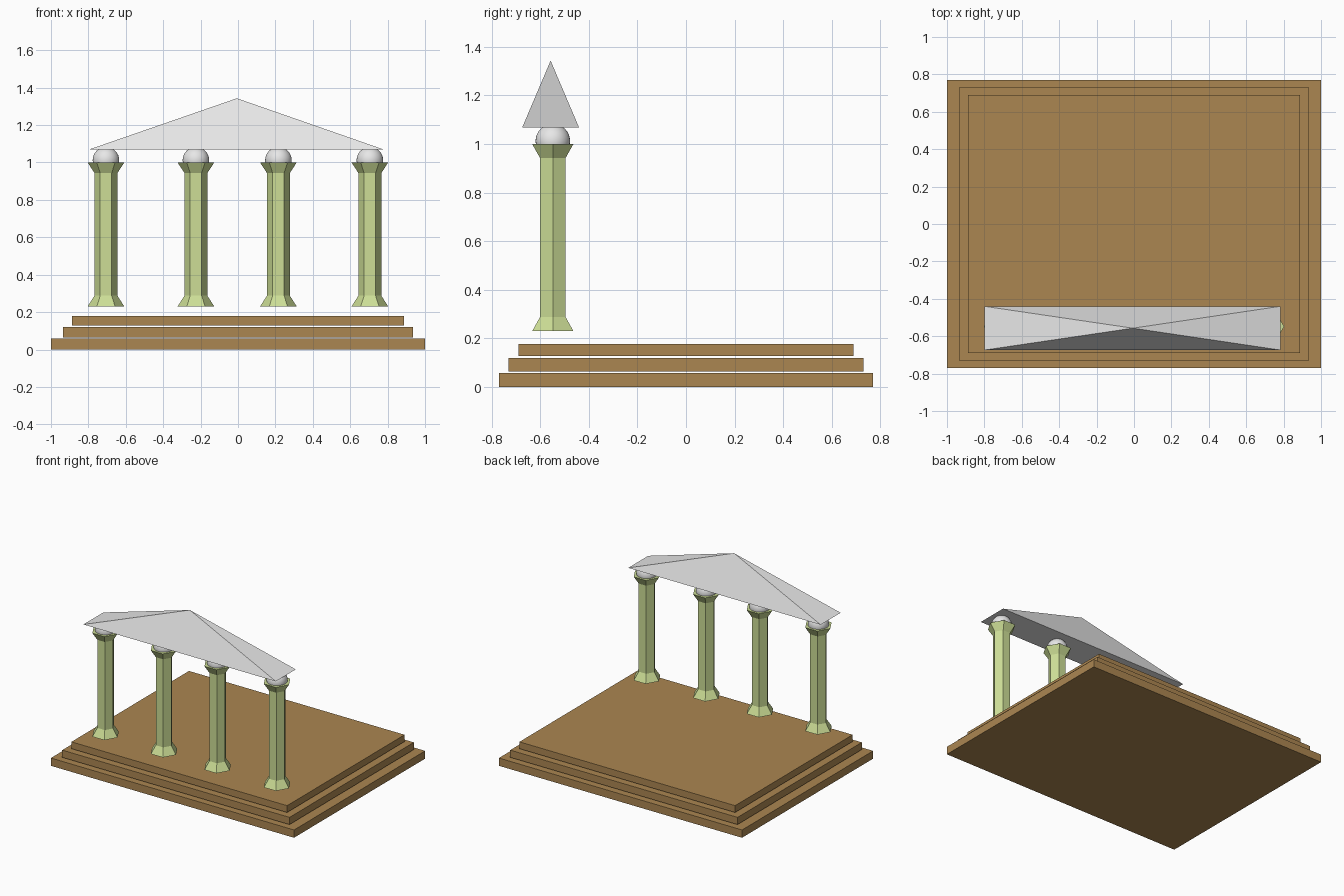
import bpy
import math

if "Cube" in bpy.data.objects:
    bpy.data.objects.remove(bpy.data.objects["Cube"])


def material(name, rgb):
    m = bpy.data.materials.new(name)
    m.diffuse_color = (*rgb, 1.0)
    m.use_nodes = True
    m.node_tree.nodes["Principled BSDF"].inputs["Base Color"].default_value = m.diffuse_color
    return m


BROWN = material("brown", (0.41, 0.24, 0.083))
GREEN = material("pale_green", (0.61, 0.73, 0.305))
GREY = material("light_grey", (0.80, 0.80, 0.80))


def finish(name, mat):
    ob = bpy.context.object
    ob.name = name
    ob.data.materials.append(mat)
    return ob


def slab(name, hx, hy, z0, z1):
    bpy.ops.mesh.primitive_cube_add(size=1, location=(0, 0, (z0 + z1) / 2))
    ob = finish(name, BROWN)
    ob.scale = (2 * hx, 2 * hy, z1 - z0)


def hexagon(name, x, y, z0, z1, r0, r1):
    # six-sided frustum with corners on the x axis
    bpy.ops.mesh.primitive_cone_add(
        vertices=6, radius1=r0, radius2=r1, depth=z1 - z0,
        location=(x, y, (z0 + z1) / 2), rotation=(0, 0, math.pi / 2))
    finish(name, GREEN)


# Stepped platform, with thin gaps between the slabs
slab("lower_step", 1.0, 0.77, 0.0, 0.058)
slab("middle_step", 0.935, 0.73, 0.065, 0.119)
slab("upper_step", 0.887, 0.69, 0.127, 0.178)

# Front row of columns
COL_Y = -0.548
for i, x in enumerate((-0.706, -0.225, 0.216, 0.705), 1):
    hexagon(f"column_base_{i}", x, COL_Y, 0.23, 0.288, 0.098, 0.061)
    hexagon(f"column_shaft_{i}", x, COL_Y, 0.288, 0.943, 0.061, 0.061)
    hexagon(f"column_capital_{i}", x, COL_Y, 0.943, 1.0, 0.061, 0.098)
    bpy.ops.mesh.primitive_uv_sphere_add(
        segments=32, ring_count=16, radius=0.071, location=(x, COL_Y, 1.012))
    finish(f"column_ball_{i}", GREY)
    bpy.ops.object.shade_smooth()

# Pyramid pediment resting on the balls
x0, x1, y0, y1, zb = -0.80, 0.783, -0.674, -0.44, 1.068
mesh = bpy.data.meshes.new("pediment")
mesh.from_pydata(
    [(x0, y0, zb), (x1, y0, zb), (x1, y1, zb), (x0, y1, zb), (-0.006, -0.557, 1.343)],
    [], [(3, 2, 1, 0), (0, 1, 4), (1, 2, 4), (2, 3, 4), (3, 0, 4)])
mesh.materials.append(GREY)
bpy.context.collection.objects.link(bpy.data.objects.new("pediment", mesh))
